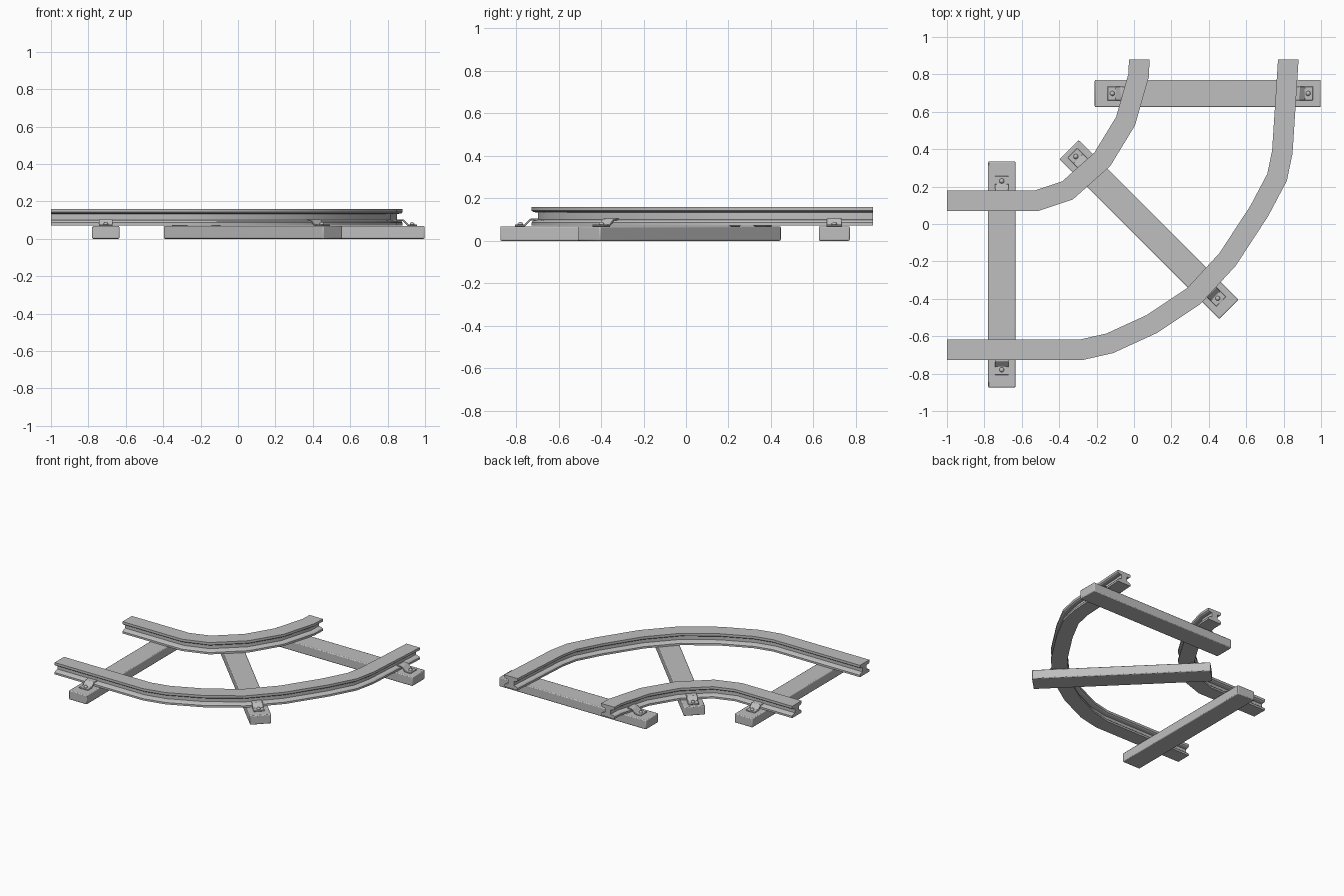
import bpy, bmesh, math
from mathutils import Vector, Matrix

if "Cube" in bpy.data.objects:
    bpy.data.objects.remove(bpy.data.objects["Cube"])

grey = bpy.data.materials.new("light grey")
grey.use_nodes = True
colour = (0.52, 0.52, 0.52, 1)
grey.diffuse_color = colour
grey.node_tree.nodes["Principled BSDF"].inputs["Base Color"].default_value = colour


def finish(name, bm, matrix=Matrix(), bevel=0, segments=1):
    bmesh.ops.recalc_face_normals(bm, faces=bm.faces)
    mesh = bpy.data.meshes.new(name)
    bm.to_mesh(mesh)
    bm.free()
    ob = bpy.data.objects.new(name, mesh)
    bpy.context.collection.objects.link(ob)
    mesh.materials.append(grey)
    ob.matrix_world = matrix
    if bevel:
        mod = ob.modifiers.new("edge", "BEVEL")
        mod.width, mod.segments = bevel, segments
    bpy.ops.object.select_all(action="DESELECT")
    ob.select_set(True)
    bpy.context.view_layer.objects.active = ob
    bpy.ops.object.shade_smooth_by_angle(angle=math.radians(30))
    return ob


# I-shaped rail section, mirrored from one half (offset, height)
HALF = [(0.055, 0.072), (0.055, 0.086), (0.048, 0.094), (0.024, 0.1),
        (0.024, 0.132), (0.048, 0.136), (0.055, 0.142), (0.055, 0.16)]
SECTION = HALF + [(-x, z) for x, z in reversed(HALF)]


def rail(name, path):
    pts = [Vector(p) for p in path]
    bm = bmesh.new()
    rings = []
    for i, p in enumerate(pts):
        # mitred joints, with the two ends cut square to the axes
        if i == 0:
            side = Vector((0, 1))
        elif i == len(pts) - 1:
            side = Vector((-1, 0))
        else:
            a = (p - pts[i - 1]).normalized()
            b = (pts[i + 1] - p).normalized()
            t = (a + b).normalized()
            side = Vector((-t.y, t.x)) / t.dot(a)
        rings.append([bm.verts.new((*(p + side * o), z)) for o, z in SECTION])
    n = len(SECTION)
    for r, s in zip(rings, rings[1:]):
        for k in range(n):
            bm.faces.new((r[k], r[(k + 1) % n], s[(k + 1) % n], s[k]))
    bm.faces.new(rings[0])
    bm.faces.new(rings[-1])
    return finish(name, bm)


rail("inner_rail", [(-1, .125), (-.52, .125), (-.355, .18), (-.17, .345),
                    (-.045, .55), (.025, .795), (.028, .88)])
rail("outer_rail", [(-1, -.672), (-.28, -.672), (-.13, -.638), (.095, -.535),
                    (.32, -.385), (.5, -.19), (.67, .07), (.765, .25),
                    (.793, .385), (.825, .88)])

# Clip side profile: distance inward from the bolt, height
CLIP = [(-.026, .068), (.022, .068), (.05, .096), (.085, .096),
        (.085, .104), (.046, .104), (.018, .076), (-.026, .076)]


def clip(name, frame):
    bm = bmesh.new()
    sides = [[bm.verts.new((x, y, z)) for x, z in CLIP] for y in (-.037, .037)]
    n = len(CLIP)
    for k in range(n):
        bm.faces.new((sides[0][k], sides[0][(k + 1) % n],
                      sides[1][(k + 1) % n], sides[1][k]))
    for s in sides:
        bm.faces.new(s)
    finish(name + "_clip", bm, frame, 0.002)

    # domed bolt head
    bm = bmesh.new()
    bmesh.ops.create_uvsphere(bm, u_segments=12, v_segments=8, radius=0.013)
    finish(name + "_bolt", bm, frame @ Matrix.Translation((0, 0, .076)))


def sleeper(name, centre, degrees, bolts):
    frame = (Matrix.Translation((*centre, 0))
             @ Matrix.Rotation(math.radians(degrees), 4, "Z"))
    bm = bmesh.new()
    bmesh.ops.create_cube(bm, size=1)
    bmesh.ops.scale(bm, vec=(1.208, 0.146, 0.068), verts=bm.verts)
    bmesh.ops.translate(bm, vec=(0, 0, 0.034), verts=bm.verts)
    finish(name, bm, frame, 0.006, 2)
    for end, at in zip(("inner", "outer"), bolts):
        turn = Matrix.Rotation(math.pi if at > 0 else 0, 4, "Z")
        clip(name + "_" + end, frame @ Matrix.Translation((at, 0, 0)) @ turn)


sleeper("right_sleeper", (-.707, -.27), -90, (-.5, .51))
sleeper("diagonal_sleeper", (.08, -.03), -45, (-.553, .52))
sleeper("back_sleeper", (.394, .698), 0, (-.51, .537))
